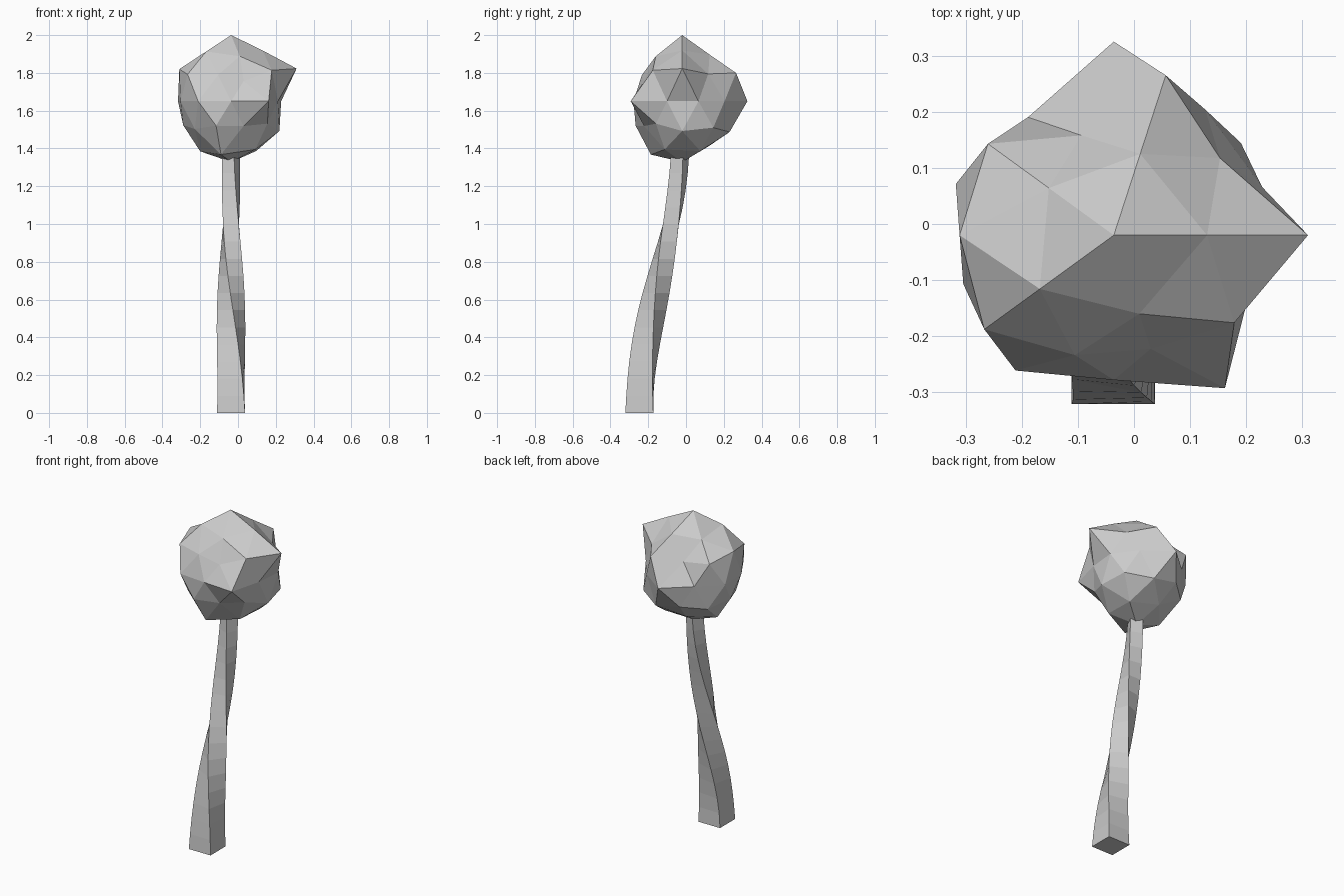
import bpy, bmesh, math
from mathutils import Vector

if "Cube" in bpy.data.objects:
    bpy.data.objects.remove(bpy.data.objects["Cube"])

grey = bpy.data.materials.new("plain_grey")
grey.diffuse_color = (0.6, 0.6, 0.6, 1)
grey.use_nodes = True
grey.node_tree.nodes["Principled BSDF"].inputs["Base Color"].default_value = grey.diffuse_color


def finish(bm, name):
    bmesh.ops.recalc_face_normals(bm, faces=bm.faces[:])
    mesh = bpy.data.meshes.new(name)
    bm.to_mesh(mesh)
    bm.free()
    mesh.materials.append(grey)
    obj = bpy.data.objects.new(name, mesh)
    bpy.context.collection.objects.link(obj)
    return obj


# Handle: square section that tapers, leans back and twists as it rises
HEIGHT, STEPS = 1.45, 16
bm = bmesh.new()
rings = []
for i in range(STEPS + 1):
    u = i / STEPS
    z = HEIGHT * u
    ease = u * u * (3 - 2 * u)
    half_diag = (0.148 - 0.09 * z + 0.025 * z * z) / math.sqrt(2)
    y = -0.247 + 0.217 * ease
    ring = []
    for k in range(4):
        a = math.radians(45 + 90 * k - 118 * ease)
        ring.append(bm.verts.new((-0.037 + half_diag * math.cos(a),
                                  y + half_diag * math.sin(a), z)))
    rings.append(ring)
for low, high in zip(rings, rings[1:]):
    for k in range(4):
        n = (k + 1) % 4
        bm.faces.new((low[k], low[n], high[n], high[k]))
bm.faces.new(rings[0][::-1])
bm.faces.new(rings[-1])
finish(bm, "twisted_handle")

# Head: icosphere with lumpy radii.
# Each row: unit height, first angle, angle step, radii around the row
ROWS = [
    (1.0, 0, 360, [0.35]),
    (0.851, 0, 72, [0.316, 0.29, 0.272, 0.31, 0.28]),
    (0.526, 36, 72, [0.275, 0.22, 0.323, 0.264, 0.312]),
    (0.447, 0, 72, [0.387, 0.335, 0.31, 0.319, 0.238]),
    (0.0, 18, 36, [0.278, 0.277, 0.345, 0.26, 0.296,
                   0.282, 0.298, 0.258, 0.337, 0.26]),
    (-0.447, 36, 72, [0.313, 0.292, 0.284, 0.29, 0.265]),
    (-0.526, 0, 72, [0.30, 0.31, 0.29, 0.28, 0.25]),
    (-0.851, 36, 72, [0.31, 0.28, 0.312, 0.332, 0.30]),
    (-1.0, 0, 360, [0.322]),
]
CENTRE = Vector((-0.036, -0.02, 1.65))
bm = bmesh.new()
bmesh.ops.create_icosphere(bm, subdivisions=2, radius=1)
for v in bm.verts:
    d = v.co.normalized()
    _, start, step, radii = min(ROWS, key=lambda r: abs(r[0] - d.z))
    angle = math.degrees(math.atan2(d.y, d.x))
    index = round((angle - start) / step) % len(radii)
    v.co = CENTRE + d * radii[index]
finish(bm, "lumpy_head")
